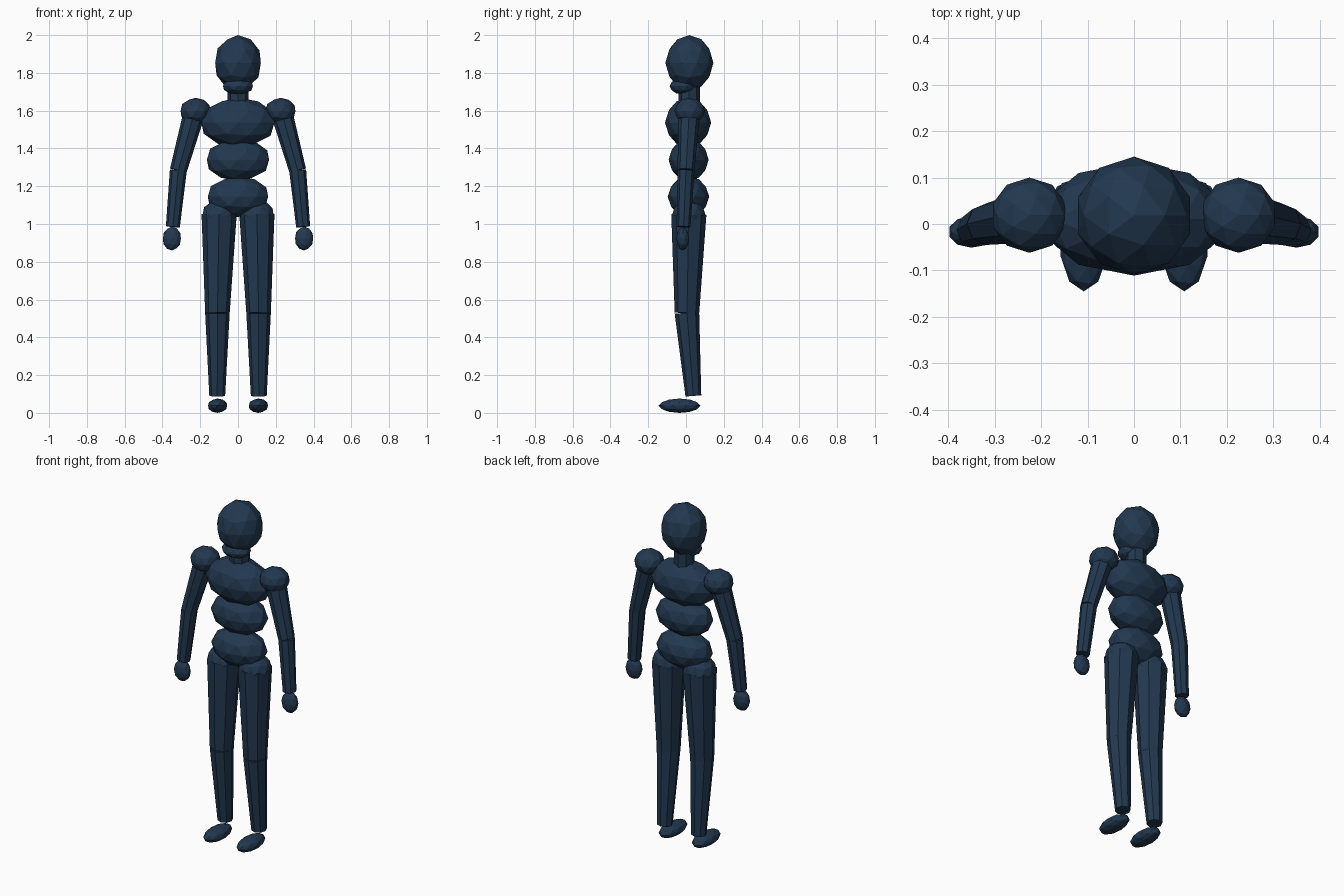
import bpy
from mathutils import Vector

if "Cube" in bpy.data.objects:
    bpy.data.objects.remove(bpy.data.objects["Cube"])

mat = bpy.data.materials.new("dark_blue")
mat.diffuse_color = (0.016, 0.04, 0.08, 1)
mat.use_nodes = True
mat.node_tree.nodes["Principled BSDF"].inputs["Base Color"].default_value = mat.diffuse_color


def finish(name):
    ob = bpy.context.object
    ob.name = name
    ob.data.materials.append(mat)
    return ob


def ball(name, loc, radii):
    """Faceted ellipsoid."""
    bpy.ops.mesh.primitive_ico_sphere_add(subdivisions=2, radius=1, location=loc)
    ob = finish(name)
    ob.scale = radii
    return ob


def limb(name, a, b, r1, r2):
    """Tapered eight-sided segment from a to b."""
    a, b = Vector(a), Vector(b)
    d = b - a
    bpy.ops.mesh.primitive_cone_add(vertices=8, radius1=r1, radius2=r2,
                                    depth=d.length, location=(a + b) / 2)
    ob = finish(name)
    # tilt straight from the vertical so the facets do not twist
    ob.rotation_mode = 'QUATERNION'
    if d.z < 0:
        for v in ob.data.vertices:
            v.co.z *= -1
        ob.data.flip_normals()
        d = -d
    ob.rotation_quaternion = Vector((0, 0, 1)).rotation_difference(d)
    return ob


# head and neck
ball("head", (0, 0.018, 1.853), (0.127, 0.127, 0.147))
ball("jaw", (0, -0.015, 1.73), (0.083, 0.072, 0.045))
limb("neck", (0, 0.017, 1.63), (0, 0.017, 1.74), 0.056, 0.056)

# torso
ball("chest", (0, 0.011, 1.537), (0.203, 0.122, 0.132))
ball("abdomen", (0, 0.014, 1.34), (0.173, 0.106, 0.112))
ball("pelvis", (0, 0.013, 1.145), (0.168, 0.11, 0.108))

for side, s in (("left", 1), ("right", -1)):
    # arm
    elbow = (s * 0.316, 0.0, 1.283)
    wrist = (s * 0.345, -0.013, 0.985)
    ball(side + "_shoulder", (s * 0.225, 0.019, 1.598), (0.083, 0.081, 0.07))
    limb(side + "_upper_arm", (s * 0.228, 0.018, 1.6), elbow, 0.058, 0.045)
    limb(side + "_forearm", elbow, wrist, 0.045, 0.037)
    ball(side + "_hand", (s * 0.35, -0.017, 0.923), (0.05, 0.034, 0.063))

    # leg
    knee = (s * 0.109, 0.005, 0.53)
    ball(side + "_hip", (s * 0.1, 0.015, 1.045), (0.093, 0.09, 0.085))
    limb(side + "_thigh", (s * 0.1, 0.015, 1.05), knee, 0.093, 0.065)
    limb(side + "_shin", knee, (s * 0.11, 0.039, 0.09), 0.065, 0.042)
    ball(side + "_foot", (s * 0.108, -0.034, 0.038), (0.053, 0.111, 0.038))
